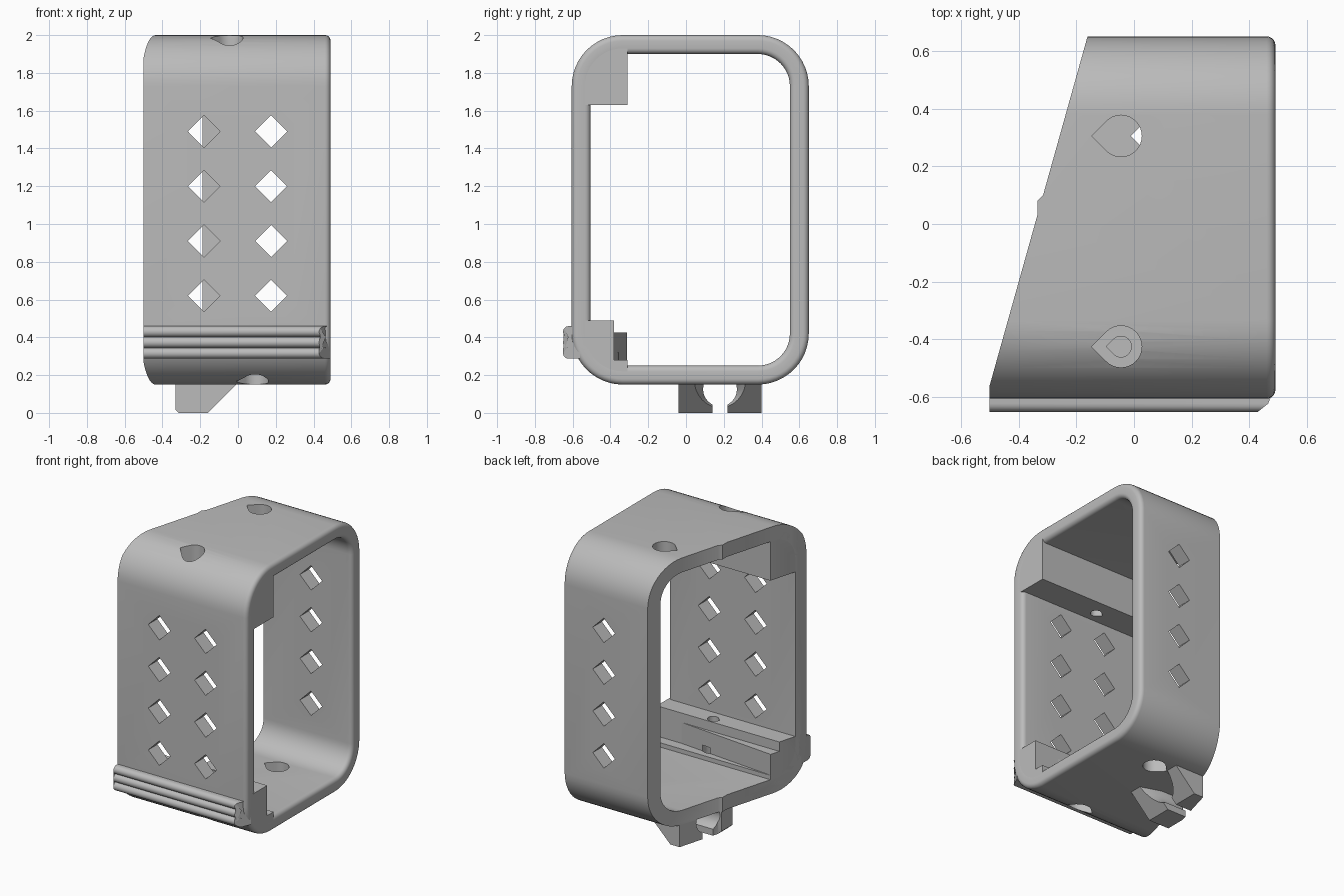
import bpy, bmesh
from math import sin, cos, pi, radians

cube = bpy.data.objects.get("Cube")
if cube:
    bpy.data.objects.remove(cube, do_unlink=True)

grey = bpy.data.materials.new("plain grey")
grey.use_nodes = True
COLOUR = (0.5, 0.5, 0.5, 1)
grey.diffuse_color = COLOUR
grey.node_tree.nodes["Principled BSDF"].inputs["Base Color"].default_value = COLOUR

X0, X1 = -0.5, 0.49
AXES = {"x": lambda a, b, c: (c, a, b),
        "y": lambda a, b, c: (a, c, b),
        "z": lambda a, b, c: (a, b, c)}


def loft(bm, rings, closed=False):
    """Skin matching rings of points, capped unless the rings close on themselves."""
    rows = [[bm.verts.new(p) for p in ring] for ring in rings]
    n = len(rows[0])
    pairs = list(zip(rows, rows[1:] + rows[:1])) if closed else list(zip(rows, rows[1:]))
    for r, s in pairs:
        for i in range(n):
            j = (i + 1) % n
            bm.faces.new((r[i], r[j], s[j], s[i]))
    if not closed:
        bm.faces.new(rows[0])
        bm.faces.new(rows[-1])


def prism(bm, axis, pts, lo, hi):
    loft(bm, [[AXES[axis](a, b, c) for a, b in pts] for c in (lo, hi)])


def make(name, bm):
    bmesh.ops.recalc_face_normals(bm, faces=bm.faces)
    me = bpy.data.meshes.new(name)
    bm.to_mesh(me)
    bm.free()
    me.materials.append(grey)
    ob = bpy.data.objects.new(name, me)
    bpy.context.collection.objects.link(ob)
    return ob


def solid(name, axis, pts, lo, hi):
    bm = bmesh.new()
    prism(bm, axis, pts, lo, hi)
    return make(name, bm)


def arc(cx, cy, r, start, end, n):
    return [(cx + r * cos(radians(start + (end - start) * i / n)),
             cy + r * sin(radians(start + (end - start) * i / n))) for i in range(n + 1)]


def rounded(inset):
    """Rounded rectangle in the y-z plane, set in from the outer wall."""
    r = 0.27 - inset
    pts = []
    for k, (y, z) in enumerate([(0.38, 1.73), (-0.335, 1.73), (-0.335, 0.42), (0.38, 0.42)]):
        pts += arc(y, z, r, 90 * k, 90 * k + 90, 12)
    return pts


def teardrop(x, y, r):
    return arc(x, y, r, -135, 135, 24) + [(x - r * 1.414, y)]


def diamond(x, z, r=0.085):
    return [(x - r, z), (x, z - r), (x + r, z), (x, z + r)]


# Hollow sleeve with a rounded rim on its wide end
WALL, F = 0.1, 0.03
sections = [(X0, 0)]
for i in range(6):
    t = i / 5 * pi / 2
    sections.append((X1 - F + F * sin(t), F - F * cos(t)))
sections += [(x, WALL - d) for x, d in reversed(sections)]
bm = bmesh.new()
loft(bm, [[(x, y, z) for y, z in rounded(d)] for x, d in sections], closed=True)
sleeve = make("sleeve", bm)

# Thickened front corners
upper_block = solid("upper_block", "x", [
    (-0.565, 1.63), (-0.31, 1.63), (-0.31, 1.955), (-0.41, 1.955), (-0.565, 1.8)], X0, X1)
lower_block = solid("lower_block", "x", [
    (-0.565, 0.49), (-0.38, 0.49), (-0.38, 0.28), (-0.31, 0.28),
    (-0.31, 0.195), (-0.41, 0.195), (-0.565, 0.36)], X0, X1)
lower_wedge = solid("lower_wedge", "z", [
    (0.4, -0.4), (0.3, -0.38), (X0, -0.305), (X0, -0.4)], 0.26, 0.425)

# Ribbed grip strip with a slanted end
bumps = [(-0.56, 0.287)]
for z in (0.316, 0.373, 0.43):
    bumps += arc(-0.622, z, 0.029, 270, 90, 10)
bumps += [(-0.56, 0.459)]
grip_ribs = solid("grip_ribs", "x", bumps, X0, X1)
for v in grip_ribs.data.vertices:
    if v.co.x > 0:
        v.co.x = min(X1, 0.43 + (v.co.y + 0.65) * 1.25)

# Snap clip underneath
clip = solid("clip", "y", [
    (-0.33, 0.16), (-0.33, 0.015), (-0.315, 0), (-0.16, 0), (-0.01, 0.15), (-0.01, 0.16)], -0.04, 0.4)

# Cutters: slanted narrow end, clip bore, and all holes
end_cut = solid("end_cut", "z", [
    (-0.119, 0.8), (-0.315, 0.1), (-0.335, 0.08), (-0.335, 0.03),
    (-0.545, -0.72), (-1, -0.72), (-1, 0.8)], -0.1, 2.1)

slot_cut = solid("slot_cut", "x", [(0.14, -0.1), (0.22, -0.1), (0.22, 0.1), (0.14, 0.1)], -0.6, 0.1)
bm = bmesh.new()
loft(bm, [[(x, y, z) for y, z in arc(0.18, 0.125, r, 0, 345, 23)]
          for x, r in ((-0.6, 0.09), (-0.15, 0.09), (0.0, 0.14))])
bore_cut = make("bore_cut", bm)

bm = bmesh.new()
for z in (0.62, 0.91, 1.2, 1.49):
    prism(bm, "y", diamond(-0.18, z), -0.8, -0.3)
    prism(bm, "y", diamond(0.175, z), -0.8, 0.8)
prism(bm, "z", teardrop(-0.045, 0.305, 0.072), 1.8, 2.1)
prism(bm, "z", teardrop(0.09, 0.305, 0.072), 0.1, 0.35)
prism(bm, "z", teardrop(-0.045, -0.425, 0.072), 1.78, 2.1)
prism(bm, "z", teardrop(0.09, -0.425, 0.072), 0.1, 0.32)
prism(bm, "z", teardrop(-0.045, -0.425, 0.036), 1.59, 1.8)
prism(bm, "z", teardrop(0.09, -0.425, 0.036), 0.3, 0.52)
hole_cut = make("hole_cut", bm)

# Cut every part and shade it
jobs = {sleeve: (end_cut, hole_cut), upper_block: (end_cut, hole_cut),
        lower_block: (end_cut, hole_cut), lower_wedge: (end_cut, hole_cut),
        grip_ribs: (end_cut,), clip: (end_cut, slot_cut, bore_cut)}
for ob, cutters in jobs.items():
    bpy.ops.object.select_all(action="DESELECT")
    ob.select_set(True)
    bpy.context.view_layer.objects.active = ob
    for c in cutters:
        m = ob.modifiers.new(c.name, "BOOLEAN")
        m.operation, m.solver, m.object = "DIFFERENCE", "EXACT", c
        m.use_self = c is hole_cut
        bpy.ops.object.modifier_apply(modifier=m.name)
    bpy.ops.object.shade_smooth_by_angle(angle=radians(30))

for c in (end_cut, slot_cut, bore_cut, hole_cut):
    bpy.data.objects.remove(c, do_unlink=True)
